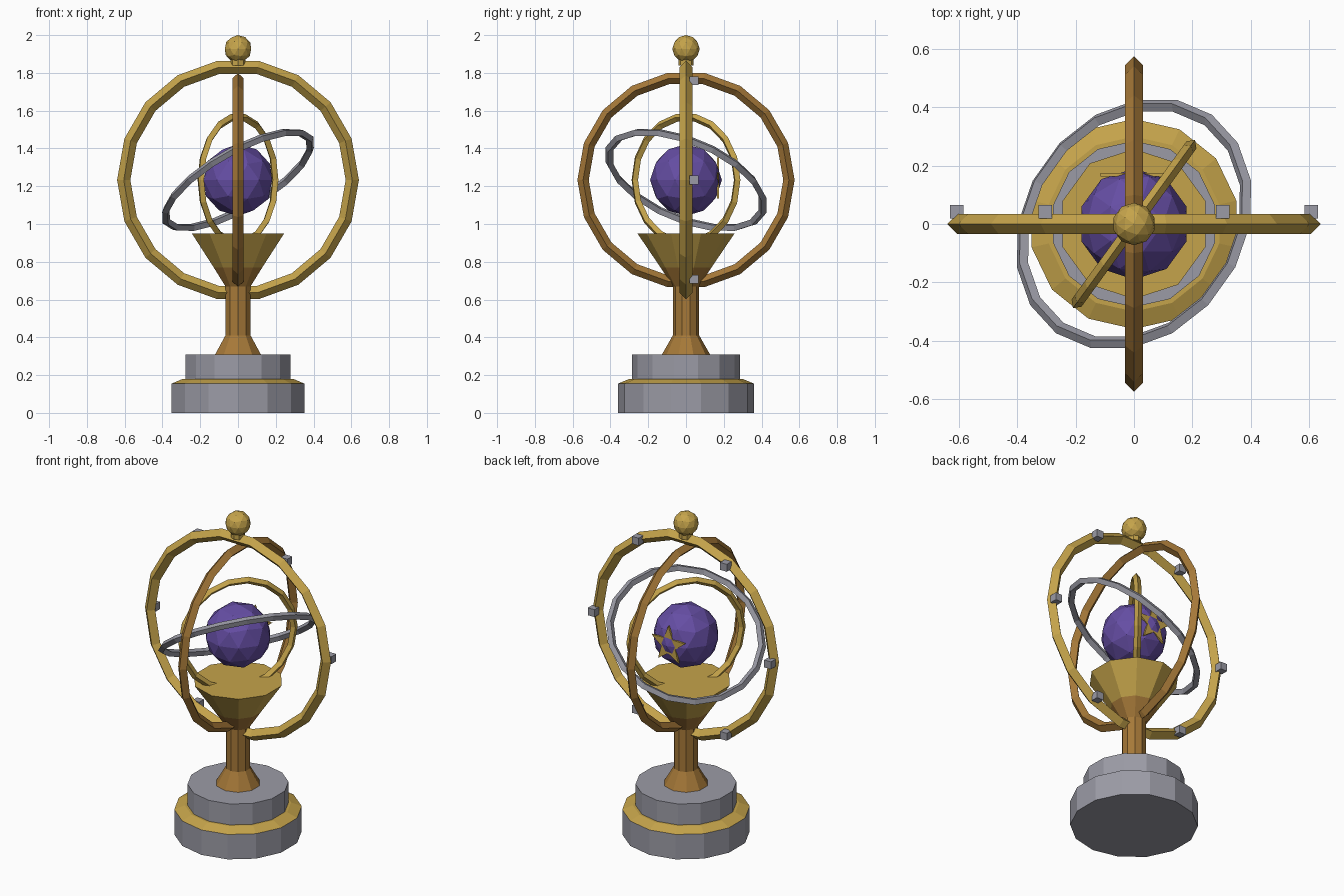
import bpy, bmesh
from math import radians, sin, cos, pi

cube = bpy.data.objects.get("Cube")
if cube:
    bpy.data.objects.remove(cube, do_unlink=True)


def material(name, rgb):
    m = bpy.data.materials.new(name)
    m.use_nodes = True
    m.diffuse_color = (*rgb, 1)
    m.node_tree.nodes["Principled BSDF"].inputs["Base Color"].default_value = (*rgb, 1)
    return m


GOLD = material("gold", (0.56, 0.37, 0.07))
BRONZE = material("bronze", (0.38, 0.19, 0.04))
GREY = material("grey_stone", (0.33, 0.33, 0.38))
PURPLE = material("purple", (0.13, 0.075, 0.37))
CENTRE = 1.233


def finish(name, mat):
    ob = bpy.context.object
    ob.name = name
    ob.data.materials.clear()
    ob.data.materials.append(mat)
    return ob


def cone(name, mat, sides, z0, z1, r0, r1):
    bpy.ops.mesh.primitive_cone_add(vertices=sides, radius1=r0, radius2=r1,
                                    depth=z1 - z0, location=(0, 0, (z0 + z1) / 2))
    return finish(name, mat)


def ring(name, mat, major, minor, rotation):
    # Diamond-section hoop around the globe
    bpy.ops.mesh.primitive_torus_add(major_segments=18, minor_segments=4,
                                     major_radius=major, minor_radius=minor,
                                     location=(0, 0, CENTRE),
                                     rotation=[radians(a) for a in rotation])
    return finish(name, mat)


def ball(name, mat, radius, z):
    bpy.ops.mesh.primitive_ico_sphere_add(subdivisions=2, radius=radius, location=(0, 0, z))
    return finish(name, mat)


# Stepped base
cone("base_lower", GREY, 14, 0, 0.155, 0.36, 0.36)
cone("base_trim", GOLD, 14, 0.155, 0.18, 0.36, 0.30)
cone("base_upper", GREY, 14, 0.175, 0.31, 0.285, 0.285)

# Stem with flared ends, and cup
cone("stem_foot", BRONZE, 10, 0.31, 0.41, 0.127, 0.07)
cone("stem", BRONZE, 10, 0.41, 0.67, 0.07, 0.07)
cone("stem_collar", BRONZE, 10, 0.67, 0.77, 0.07, 0.135)
cone("cup", GOLD, 10, 0.77, 0.95, 0.135, 0.257)

# Globe and hoops
ball("globe", PURPLE, 0.19, CENTRE)
ring("outer_ring", GOLD, 0.605, 0.035, (90, 0, 0))
ring("middle_ring", BRONZE, 0.545, 0.03, (90, 0, 90))
ring("tilted_ring", GREY, 0.438, 0.022, (-20, -30, 0))
ring("inner_ring", GOLD, 0.335, 0.021, (90, 0, 54))

# Finial
cone("finial_neck", GOLD, 8, 1.84, 1.885, 0.04, 0.04)
ball("finial", GOLD, 0.073, 1.927)

# Studs on the back of the outer ring
for i in range(6):
    a = i * pi / 3
    bpy.ops.mesh.primitive_cube_add(
        size=0.046, location=(0.607 * cos(a), 0.042, CENTRE + 0.607 * sin(a)))
    finish(f"ring_stud_{i + 1}", GREY)

# Star on the back of the globe
bm = bmesh.new()
points = []
for i in range(10):
    r = 0.05 if i % 2 else 0.12
    a = pi / 2 + i * pi / 5
    points.append(bm.verts.new((r * cos(a), 0.163, CENTRE + r * sin(a))))
face = bm.faces.new(points)
side = bmesh.ops.extrude_face_region(bm, geom=[face])
bmesh.ops.translate(bm, vec=(0, 0.012, 0),
                    verts=[v for v in side["geom"] if isinstance(v, bmesh.types.BMVert)])
bmesh.ops.recalc_face_normals(bm, faces=bm.faces)
mesh = bpy.data.meshes.new("globe_star")
bm.to_mesh(mesh)
bm.free()
mesh.materials.append(GOLD)
bpy.context.collection.objects.link(bpy.data.objects.new("globe_star", mesh))
